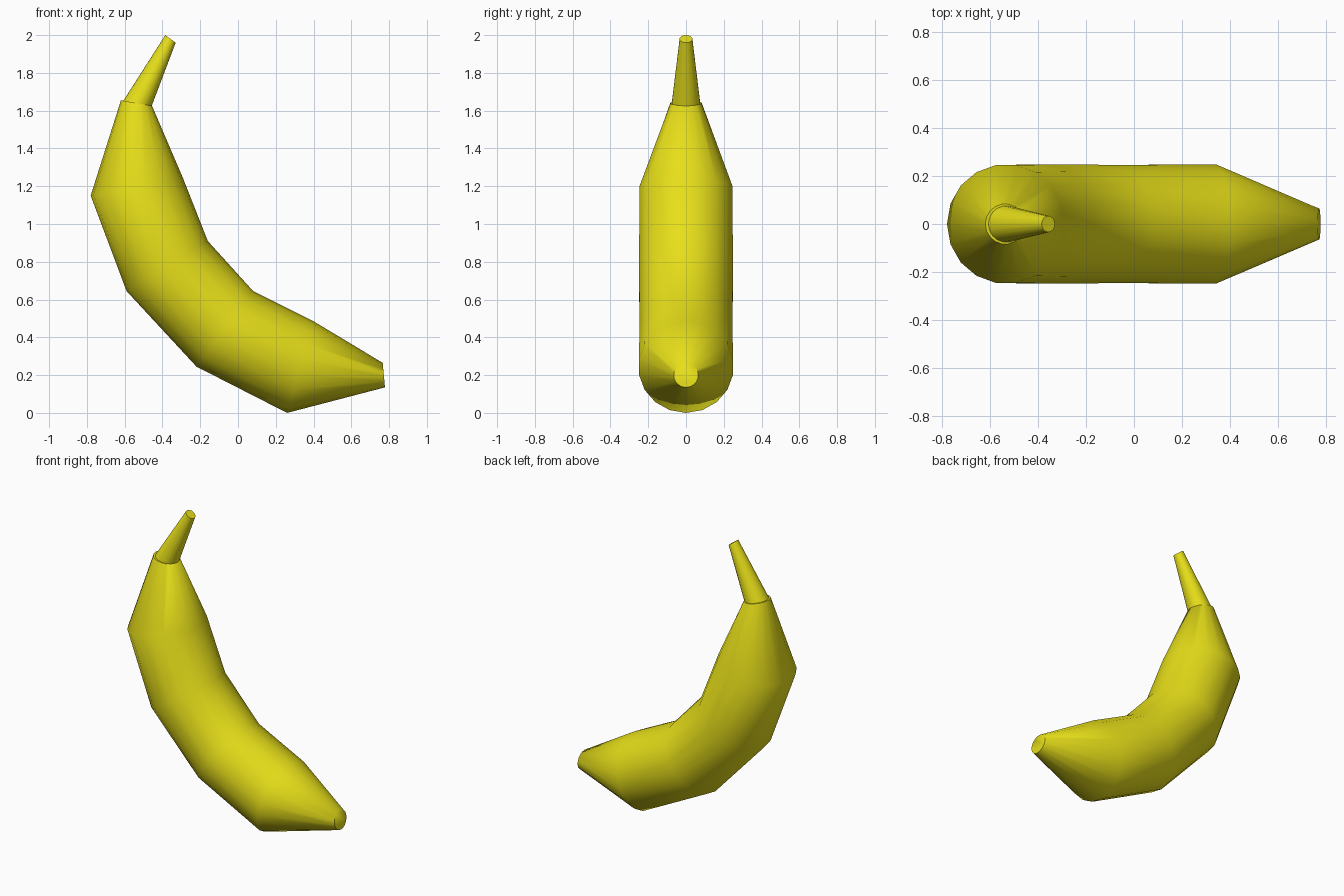
import bpy, bmesh, math
from mathutils import Vector

cube = bpy.data.objects.get("Cube")
if cube:
    bpy.data.objects.remove(cube, do_unlink=True)

SIDES = 18

yellow = bpy.data.materials.new("banana_yellow")
yellow.use_nodes = True
colour = (0.80, 0.74, 0.01, 1)
yellow.diffuse_color = colour
yellow.node_tree.nodes["Principled BSDF"].inputs["Base Color"].default_value = colour


def loft(name, rings):
    """Capped tube through rings, each given by its outer and inner (x, z) points."""
    bm = bmesh.new()
    loops = []
    for outer, inner in rings:
        a = Vector((outer[0], 0, outer[1]))
        b = Vector((inner[0], 0, inner[1]))
        centre, half = (a + b) / 2, (a - b) / 2
        side = Vector((0, half.length, 0))
        angles = [math.tau * i / SIDES for i in range(SIDES)]
        loops.append([bm.verts.new(centre + half * math.cos(t) + side * math.sin(t))
                      for t in angles])
    for low, high in zip(loops, loops[1:]):
        for i in range(SIDES):
            j = (i + 1) % SIDES
            bm.faces.new((low[i], low[j], high[j], high[i]))
    bm.faces.new(loops[0])
    bm.faces.new(loops[-1])
    bmesh.ops.recalc_face_normals(bm, faces=bm.faces)
    mesh = bpy.data.meshes.new(name)
    bm.to_mesh(mesh)
    bm.free()
    mesh.materials.append(yellow)
    obj = bpy.data.objects.new(name, mesh)
    bpy.context.collection.objects.link(obj)
    bpy.ops.object.select_all(action='DESELECT')
    obj.select_set(True)
    bpy.context.view_layer.objects.active = obj
    bpy.ops.object.shade_smooth_by_angle(angle=math.radians(60))
    return obj


# Curved fruit, from the neck down to the blunt tip
loft("fruit_body", [
    ((-0.62, 1.655), (-0.455, 1.625)),
    ((-0.78, 1.15), (-0.29, 1.24)),
    ((-0.59, 0.645), (-0.16, 0.91)),
    ((-0.22, 0.245), (0.08, 0.645)),
    ((0.26, 0.0), (0.40, 0.485)),
    ((0.778, 0.135), (0.766, 0.265)),
])

# Tapered stem, seated just inside the neck rim
loft("stem", [
    ((-0.612, 1.645), (-0.46, 1.617)),
    ((-0.385, 2.0), (-0.33, 1.96)),
])
